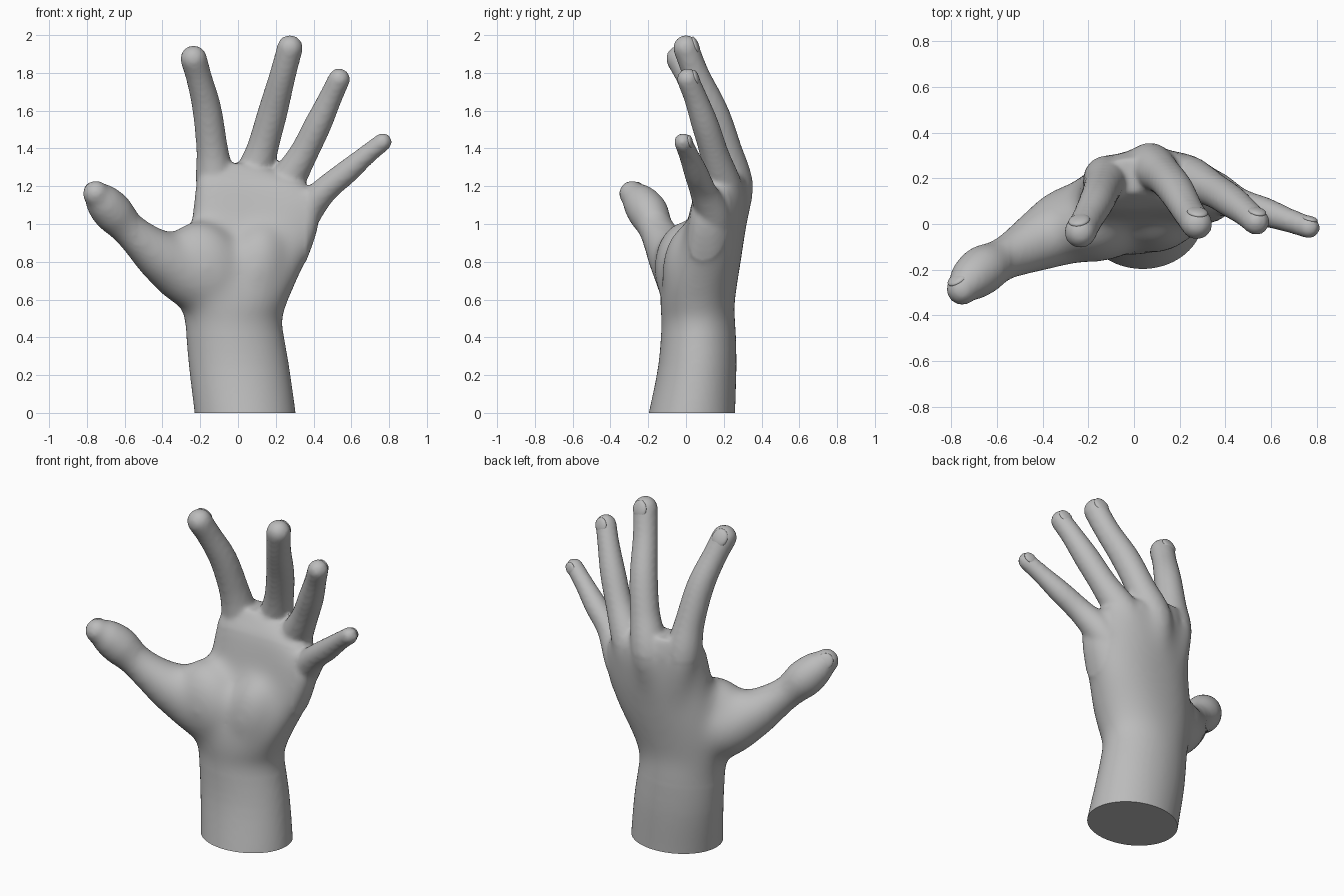
import bpy, bmesh, math
from mathutils import Vector, Matrix

cube = bpy.data.objects.get("Cube")
if cube:
    bpy.data.objects.remove(cube, do_unlink=True)

skin = bpy.data.materials.new("grey_clay")
skin.use_nodes = True
skin.diffuse_color = (0.5, 0.5, 0.5, 1)
skin.node_tree.nodes["Principled BSDF"].inputs["Base Color"].default_value = (0.5, 0.5, 0.5, 1)
skin.node_tree.nodes["Principled BSDF"].inputs["Roughness"].default_value = 0.6

# Each digit: joints from the wrist to the tip as x, y, z, radius
DIGITS = {
    "index": [(-.06, .14, .60, .08), (-.10, .205, 1.0, .09), (-.12, .195, 1.22, .103), (-.137, .16, 1.40, .084),
              (-.165, .095, 1.61, .077), (-.205, .02, 1.77, .069), (-.235, -.035, 1.875, .071)],
    "middle": [(.0, .15, .60, .08), (.05, .235, 1.0, .09), (.07, .25, 1.2, .106), (.13, .21, 1.40, .084),
               (.183, .148, 1.59, .079), (.237, .055, 1.79, .070), (.275, .0, 1.932, .069)],
    "ring": [(.06, .14, .60, .08), (.16, .21, .95, .08), (.22, .21, 1.15, .10), (.345, .15, 1.37, .077),
             (.425, .10, 1.53, .072), (.49, .05, 1.67, .062), (.535, .01, 1.766, .059)],
    "pinky": [(.11, .11, .58, .08), (.25, .165, .88, .08), (.335, .145, 1.04, .095), (.455, .09, 1.175, .071),
              (.575, .052, 1.275, .064), (.68, .015, 1.365, .053), (.766, -.015, 1.434, .049)],
    "thumb": [(-.12, .03, .64, .16), (-.27, .0, .74, .175), (-.405, -.07, .83, .142), (-.50, -.12, .905, .110),
              (-.585, -.16, .98, .093), (-.66, -.20, 1.06, .107), (-.715, -.245, 1.12, .096),
              (-.752, -.285, 1.16, .070)],
}

# Palm and forearm slices: z, x min, x max, y min, y max
SLICES = [(-.10, -.22, .31, -.22, .26), (0, -.23, .305, -.197, .26), (.25, -.26, .27, -.147, .267),
          (.47, -.28, .235, -.13, .262), (.56, -.30, .255, -.138, .257), (.68, -.31, .305, -.125, .273),
          (.85, -.28, .38, -.045, .299), (1.0, -.25, .425, .01, .32), (1.12, -.235, .42, .04, .328),
          (1.21, -.22, .36, .067, .325), (1.27, -.205, .25, .105, .31), (1.32, -.195, .08, .14, .29)]


def spline(points, steps=6):
    """Catmull-Rom through tuples of any length."""
    pts = [Vector(p) for p in points]
    pts = [2 * pts[0] - pts[1]] + pts + [2 * pts[-1] - pts[-2]]
    out = []
    for a, b, c, d in zip(pts, pts[1:], pts[2:], pts[3:]):
        for i in range(steps):
            t = i / steps
            out.append(0.5 * (2 * b + (c - a) * t + (2 * a - 5 * b + 4 * c - d) * t * t
                              + (3 * b - a - 3 * c + d) * t ** 3))
    return out + [pts[-2]]


def loft(bm, rings):
    """Closed skin over a stack of rings of points."""
    loops = [[bm.verts.new(p) for p in ring] for ring in rings]
    n = len(loops[0])
    for low, high in zip(loops, loops[1:]):
        for i in range(n):
            bm.faces.new((low[i], low[(i + 1) % n], high[(i + 1) % n], high[i]))
    bm.faces.new(loops[0][::-1])
    bm.faces.new(loops[-1])


def add_ball(bm, centre, radius):
    return bmesh.ops.create_uvsphere(bm, u_segments=20, v_segments=12, radius=radius,
                                     matrix=Matrix.Translation(centre))["verts"]


def add_digit(bm, joints):
    path = spline(joints)
    rings = []
    for i, p in enumerate(path):
        d = (path[min(i + 1, len(path) - 1)] - path[max(i - 1, 0)]).to_3d().normalized()
        side = Vector((0, 1, 0)).cross(d).normalized()
        up = d.cross(side)
        rings.append([p.to_3d() + p[3] * (side * math.cos(a) + up * math.sin(a))
                      for a in [math.tau * k / 20 for k in range(20)]])
    loft(bm, rings)
    for end in (path[0], path[-1]):
        add_ball(bm, end.to_3d(), end[3])


def add_palm(bm):
    columns = [[v[0] for v in spline([(s[k], 0) for s in SLICES], 4)] for k in range(5)]
    rings = []
    for z, x0, x1, y0, y1 in zip(*columns):
        arch = 0.55 * min(1, max(0, (z - 0.55) / 0.5))
        power = 1 - 0.2 * min(1, max(0, (z - 0.5) / 0.3))
        ring = []
        for k in range(48):
            c, s = math.cos(math.tau * k / 48), math.sin(math.tau * k / 48)
            x = (x0 + x1) / 2 + (x1 - x0) / 2 * math.copysign(abs(c) ** power, c)
            y = (y0 + y1) / 2 + (y1 - y0) / 2 * math.copysign(abs(s) ** power, s)
            ring.append((x, y - arch * (x - 0.07) ** 2, z))
        rings.append(ring)
    loft(bm, rings)


def add_pad(bm, centre, size, tilt):
    m = Matrix.Translation(centre) @ Matrix.Rotation(tilt, 4, 'Y') @ Matrix.Diagonal((*size, 1))
    bmesh.ops.create_uvsphere(bm, u_segments=24, v_segments=16, radius=1, matrix=m)


def add_web(bm, balls):
    """Stretched skin: the hull around a few balls."""
    verts = [v for x, y, z, r in balls for v in add_ball(bm, (x, y, z), r)]
    bmesh.ops.delete(bm, geom=list({f for v in verts for f in v.link_faces}), context='FACES_KEEP_BOUNDARY')
    hull = bmesh.ops.convex_hull(bm, input=[v for v in verts if v.is_valid])
    loose = {g for g in hull["geom_interior"] + hull["geom_unused"] if isinstance(g, bmesh.types.BMVert)}
    bmesh.ops.delete(bm, geom=list(loose), context='VERTS')


# Hand: overlapping volumes fused into one smooth skin
bm = bmesh.new()
add_web(bm, [(-.45, -.075, .915, .085), (-.21, .10, 1.04, .075), (-.18, .09, .70, .11)])
add_palm(bm)
for joints in DIGITS.values():
    add_digit(bm, joints)
add_pad(bm, (-.17, -.005, .77), (.21, .165, .26), -0.5)  # thumb mound
add_pad(bm, (.09, .04, .74), (.18, .17, .28), 0.25)       # heel of the palm
bmesh.ops.recalc_face_normals(bm, faces=bm.faces)
mesh = bpy.data.meshes.new("hand")
bm.to_mesh(mesh)
bm.free()
hand = bpy.data.objects.new("hand", mesh)
bpy.context.collection.objects.link(hand)
remesh = hand.modifiers.new("fuse", 'REMESH')
remesh.mode = 'VOXEL'
remesh.voxel_size = 0.014
smooth = hand.modifiers.new("soften", 'SMOOTH')
smooth.factor = 0.5
smooth.iterations = 7

# Bake the fused skin, blend the palm in widening zones and cut the forearm flat at the ground
baked = bpy.data.meshes.new_from_object(hand.evaluated_get(bpy.context.evaluated_depsgraph_get()))
hand.modifiers.clear()
hand.data = baked
bm = bmesh.new()
bm.from_mesh(baked)
for zone in range(5):
    grow = 0.04 * zone
    palm_verts = [v for v in bm.verts if 0.58 - grow < v.co.z < 1.04 + grow and -0.38 - grow < v.co.x < 0.36]
    for _ in range(11):
        bmesh.ops.smooth_vert(bm, verts=palm_verts, factor=0.5, use_axis_x=True, use_axis_y=True, use_axis_z=True)
cut = bmesh.ops.bisect_plane(bm, geom=bm.verts[:] + bm.edges[:] + bm.faces[:], plane_co=(0, 0, 0),
                             plane_no=(0, 0, 1), clear_inner=True)
bmesh.ops.contextual_create(bm, geom=[e for e in cut["geom_cut"] if isinstance(e, bmesh.types.BMEdge)])
bm.to_mesh(baked)
bm.free()
baked.name = "hand"

# Nails: thin domed plates on the back of each fingertip
parts = [hand]
for name, joints in DIGITS.items():
    tip, prev, r = Vector(joints[-1][:3]), Vector(joints[-2][:3]), joints[-1][3]
    d = (tip - prev).normalized()
    back = Vector((-0.35, 1, 0.3)) if name == "thumb" else Vector((0, 1, 0))
    back = (back - d * back.dot(d)).normalized()
    frame = Matrix((d.cross(back), d, back)).transposed().to_4x4()
    bm = bmesh.new()
    size = Matrix.Diagonal((r * 0.66, r * 0.75, r * 0.26, 1))
    bmesh.ops.create_uvsphere(bm, u_segments=24, v_segments=12, radius=1,
                              matrix=Matrix.Translation(tip - d * r * 0.1 + back * r * 0.75) @ frame @ size)
    nail_mesh = bpy.data.meshes.new(name + "_nail")
    bm.to_mesh(nail_mesh)
    bm.free()
    nail = bpy.data.objects.new(name + "_nail", nail_mesh)
    bpy.context.collection.objects.link(nail)
    parts.append(nail)

bpy.ops.object.select_all(action='DESELECT')
for part in parts:
    part.data.materials.clear()
    part.data.materials.append(skin)
    part.select_set(True)
bpy.context.view_layer.objects.active = hand
bpy.ops.object.shade_smooth_by_angle(angle=math.radians(45))
